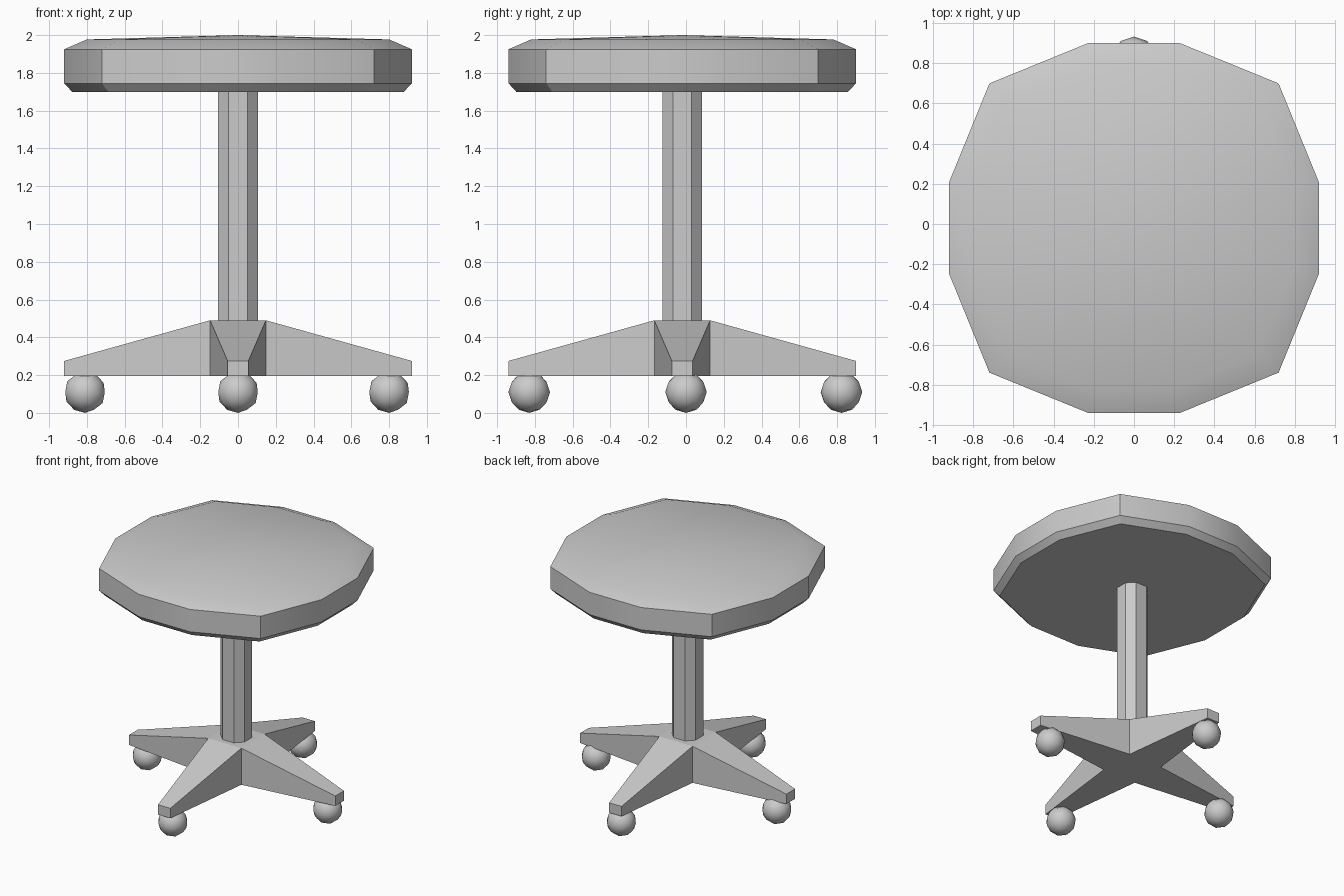
import bpy, bmesh, math
from mathutils import Vector

if "Cube" in bpy.data.objects:
    bpy.data.objects.remove(bpy.data.objects["Cube"])

CY = -0.02  # seat, column and base sit slightly forward


def loft(name, rings, apex=None, angle=30):
    """Skin a stack of equal-count rings; optional top apex instead of a cap."""
    bm = bmesh.new()
    loops = [[bm.verts.new(p) for p in ring] for ring in rings]
    n = len(loops[0])
    for a, b in zip(loops, loops[1:]):
        for i in range(n):
            j = (i + 1) % n
            bm.faces.new((a[i], a[j], b[j], b[i]))
    bm.faces.new(loops[0][::-1])
    if apex:
        tip = bm.verts.new(apex)
        for i in range(n):
            bm.faces.new((loops[-1][i], loops[-1][(i + 1) % n], tip))
    else:
        bm.faces.new(loops[-1])
    return finish(bm, name, angle)


def finish(bm, name, angle):
    bmesh.ops.recalc_face_normals(bm, faces=bm.faces)
    mesh = bpy.data.meshes.new(name)
    bm.to_mesh(mesh)
    bm.free()
    ob = bpy.data.objects.new(name, mesh)
    bpy.context.collection.objects.link(ob)
    bpy.ops.object.select_all(action='DESELECT')
    ob.select_set(True)
    bpy.context.view_layer.objects.active = ob
    bpy.ops.object.shade_smooth_by_angle(angle=math.radians(angle))
    return ob


def turned(points):
    """Repeat a quarter outline four times around the centre."""
    out = []
    for _ in range(4):
        out += points
        points = [(-y, x) for x, y in points]
    return out


def ring(outline, scale, z):
    return [(x * scale, y * scale + CY, z) for x, y in outline]


# Seat cushion: rounded-square 12-gon with bevelled underside and domed top
seat_outline = turned([(0.92, 0.23), (0.72, 0.72), (0.23, 0.92)])
seat_profile = [(0.955, 1.70), (1, 1.745), (1, 1.925), (0.87, 1.977)]
loft("seat", [ring(seat_outline, s, z) for s, z in seat_profile], (0, CY, 2.0))

# Octagonal column
column_outline = turned([(0.105, 0.05), (0.05, 0.105)])
loft("column", [ring(column_outline, 1, z) for z in (0.48, 1.71)])

# Four-armed star base: square hub with each side extruded into a tapering arm
HUB, TIP, HALF = 0.148, 0.92, 0.055
bm = bmesh.new()
bmesh.ops.create_cube(bm, size=1)
for v in bm.verts:
    v.co = Vector((v.co.x * 2 * HUB, v.co.y * 2 * HUB, 0.49 if v.co.z > 0 else 0.195))
bm.normal_update()
sides = [(f, f.normal.copy()) for f in bm.faces if abs(f.normal.z) < 0.5]
for face, d in sides:
    side = Vector((-d.y, d.x, 0))
    tip = bmesh.ops.extrude_discrete_faces(bm, faces=[face])["faces"][0]
    for v in tip.verts:
        s = HALF if v.co.dot(side) > 0 else -HALF
        v.co = d * TIP + side * s + Vector((0, 0, 0.275 if v.co.z > 0.3 else 0.195))
bmesh.ops.remove_doubles(bm, verts=bm.verts, dist=0.0005)
bmesh.ops.translate(bm, verts=bm.verts, vec=(0, CY, 0))
finish(bm, "star_base", 10)

# Ball casters under the arm ends
for label, x, y in (("left", -0.81, 0), ("right", 0.80, 0),
                    ("front", 0, -0.83), ("back", 0, 0.823)):
    bm = bmesh.new()
    bmesh.ops.create_icosphere(bm, subdivisions=2, radius=0.11)
    bmesh.ops.translate(bm, verts=bm.verts, vec=(x, y, 0.11))
    finish(bm, label + "_caster", 30)
